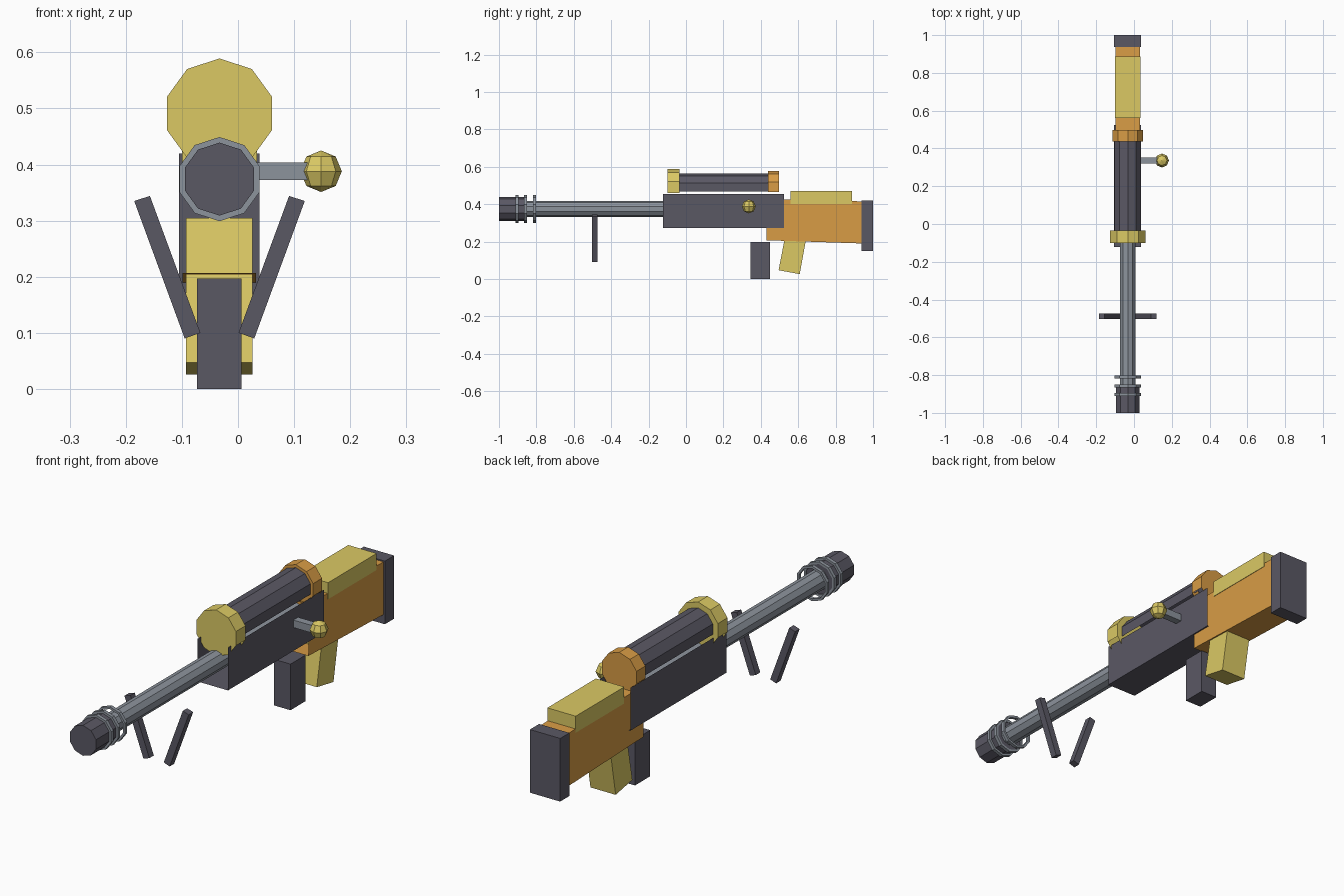
import bpy, bmesh, math
from mathutils import Vector

if "Cube" in bpy.data.objects:
    bpy.data.objects.remove(bpy.data.objects["Cube"])

CX = -0.033  # centre line of the gun


def srgb(r, g, b):
    return tuple(((c / 255 + 0.055) / 1.055) ** 2.4 for c in (r, g, b)) + (1.0,)


def mat(name, *rgb):
    m = bpy.data.materials.new(name)
    m.diffuse_color = srgb(*rgb)
    m.use_nodes = True
    m.node_tree.nodes["Principled BSDF"].inputs["Base Color"].default_value = m.diffuse_color
    return m


DARK = mat("dark_metal", 90, 88, 100)
SILVER = mat("light_metal", 140, 147, 156)
YELLOW = mat("yellow", 219, 201, 100)
ORANGE = mat("orange", 216, 156, 69)


def finish(name, bm, material, drop=None):
    """Turn bm into an object; drop(normal) picks open sides."""
    bmesh.ops.recalc_face_normals(bm, faces=bm.faces)
    bm.normal_update()
    if drop:
        gone = [f for f in bm.faces if drop(f.normal)]
        bmesh.ops.delete(bm, geom=gone, context='FACES')
    me = bpy.data.meshes.new(name)
    bm.to_mesh(me)
    bm.free()
    me.materials.append(material)
    ob = bpy.data.objects.new(name, me)
    bpy.context.collection.objects.link(ob)
    return ob


def prism(name, material, profile, x0, x1, drop=None):
    """Side profile of (y, z) points pushed from x0 to x1."""
    bm = bmesh.new()
    a = [bm.verts.new((x0, y, z)) for y, z in profile]
    b = [bm.verts.new((x1, y, z)) for y, z in profile]
    bm.faces.new(a)
    bm.faces.new(b)
    n = len(a)
    for i in range(n):
        j = (i + 1) % n
        bm.faces.new((a[i], a[j], b[j], b[i]))
    return finish(name, bm, material, drop)


def box(name, material, x, y, z, drop=None):
    pts = [(y[0], z[0]), (y[1], z[0]), (y[1], z[1]), (y[0], z[1])]
    return prism(name, material, pts, x[0], x[1], drop)


def lathe(name, material, zc, section, closed=False, drop=None, sides=10):
    """Spin (radius, y) points round the gun axis, one corner on top."""
    bm = bmesh.new()
    loops = []
    for r, y in section:
        loops.append([bm.verts.new((CX + r * math.sin(2 * math.pi * i / sides), y,
                                    zc + r * math.cos(2 * math.pi * i / sides)))
                      for i in range(sides)])
    pairs = list(zip(loops, loops[1:]))
    if closed:
        pairs.append((loops[-1], loops[0]))
    else:
        bm.faces.new(loops[0])
        bm.faces.new(loops[-1])
    for p, q in pairs:
        for i in range(sides):
            j = (i + 1) % sides
            bm.faces.new((p[i], p[j], q[j], q[i]))
    return finish(name, bm, material, drop)


# Barrel and muzzle
BZ = 0.374
lathe("barrel", SILVER, BZ, [(0.042, -0.86), (0.042, 0.45)])
lathe("muzzle", DARK, BZ, [(0.065, -1.0), (0.065, -0.855)])
for i, y in enumerate((-0.911, -0.866, -0.818)):
    lathe(f"muzzle_ring_{i + 1}", SILVER, BZ,
          [(0.075, y), (0.075, y + 0.015), (0.065, y + 0.015), (0.065, y)], closed=True)

# Receiver: a trough open at the top and both ends
box("receiver", DARK, (-0.105, 0.038), (-0.122, 0.525), (0.272, 0.455),
    drop=lambda n: n.z > 0.5 or abs(n.y) > 0.5)

# Scope: open along its underside
SZ = 0.491
under = lambda n: n.z < -0.1
lathe("scope_tube", DARK, SZ, [(0.073, -0.05), (0.073, 0.46)], drop=under)
lathe("scope_front", YELLOW, SZ, [(0.098, -0.1), (0.098, -0.035)], drop=under)
lathe("scope_rear", ORANGE, SZ, [(0.086, 0.438), (0.086, 0.498)], drop=under)

# Stock, cheek rest and butt pad
prism("stock", ORANGE, [(0.43, 0.207), (0.94, 0.19), (0.94, 0.415), (0.43, 0.428)],
      -0.099, 0.032, drop=lambda n: abs(n.y) > 0.9)
box("cheek_rest", YELLOW, (-0.1, 0.034), (0.56, 0.888), (0.40, 0.471))
box("butt_pad", DARK, (-0.105, 0.038), (0.938, 1.0), (0.15, 0.42))

# Grip and magazine
prism("grip", YELLOW, [(0.495, 0.047), (0.608, 0.026), (0.655, 0.285), (0.545, 0.305)],
      -0.093, 0.026)
box("magazine", DARK, (-0.073, 0.006), (0.346, 0.449), (0.0, 0.197))

# Bipod legs, mirrored about the centre line
for side, label in ((-1, "left"), (1, "right")):
    bm = bmesh.new()
    pts = [(0.152, 0.335), (0.124, 0.344), (0.034, 0.1), (0.062, 0.09)]
    rows = [[bm.verts.new((CX + side * x, y, z)) for x, z in pts] for y in (-0.503, -0.473)]
    bm.faces.new(rows[0])
    bm.faces.new(rows[1])
    for i in range(4):
        j = (i + 1) % 4
        bm.faces.new((rows[0][i], rows[0][j], rows[1][j], rows[1][i]))
    finish(f"bipod_leg_{label}", bm, DARK)

# Bolt handle and knob
box("bolt_handle", SILVER, (0.03, 0.14), (0.32, 0.352), (0.372, 0.404))
bm = bmesh.new()
bmesh.ops.create_uvsphere(bm, u_segments=8, v_segments=4, radius=0.037)
bmesh.ops.translate(bm, verts=bm.verts, vec=Vector((0.148, 0.336, 0.388)))
finish("bolt_knob", bm, YELLOW)
